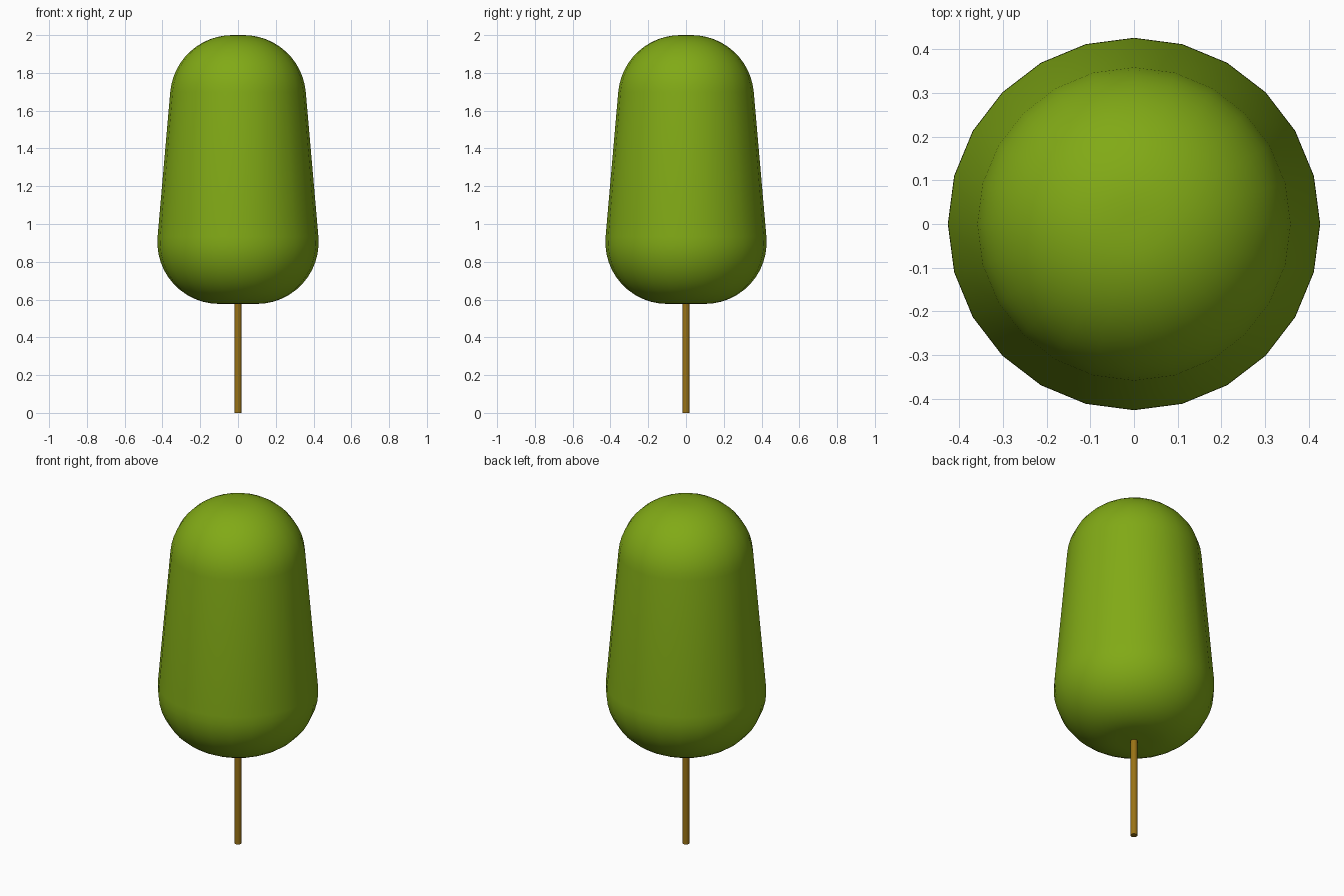
import bpy, bmesh
from math import sin, cos, pi, radians

if "Cube" in bpy.data.objects:
    bpy.data.objects.remove(bpy.data.objects["Cube"])


def paint(ob, name, rgb):
    mat = bpy.data.materials.new(name)
    mat.diffuse_color = (*rgb, 1)
    mat.use_nodes = True
    mat.node_tree.nodes["Principled BSDF"].inputs["Base Color"].default_value = mat.diffuse_color
    ob.data.materials.append(mat)


def lathe(name, profile, sides):
    """Revolve (radius, z) points about z and cap both ends."""
    bm = bmesh.new()
    rings = [[bm.verts.new((r * cos(2 * pi * i / sides), r * sin(2 * pi * i / sides), z))
              for i in range(sides)] for r, z in profile]
    for a, b in zip(rings, rings[1:]):
        for i in range(sides):
            j = (i + 1) % sides
            bm.faces.new((a[i], a[j], b[j], b[i]))
    bm.faces.new(rings[0][::-1])
    bm.faces.new(rings[-1])
    mesh = bpy.data.meshes.new(name)
    bm.to_mesh(mesh)
    bm.free()
    ob = bpy.data.objects.new(name, mesh)
    bpy.context.collection.objects.link(ob)
    bpy.ops.object.select_all(action='DESELECT')
    bpy.context.view_layer.objects.active = ob
    ob.select_set(True)
    bpy.ops.object.shade_smooth_by_angle(angle=radians(40))
    return ob


def arc(cr, cz, rad, a0, a1, n):
    return [(cr + rad * cos(radians(a0 + (a1 - a0) * k / n)),
             cz + rad * sin(radians(a0 + (a1 - a0) * k / n))) for k in range(n + 1)]


# Crown: tapered cylinder with rounded bottom and top
profile = arc(0.10, 0.904, 0.327, -90, 5, 12) + arc(0.03, 1.67, 0.33, 5, 90, 12)
crown = lathe("crown", profile, 24)
paint(crown, "leaf_green", (0.22, 0.40, 0.008))

# Trunk: thin pole running up into the crown
trunk = lathe("trunk", [(0.019, 0), (0.019, 0.60)], 12)
paint(trunk, "bark_brown", (0.32, 0.17, 0.008))
